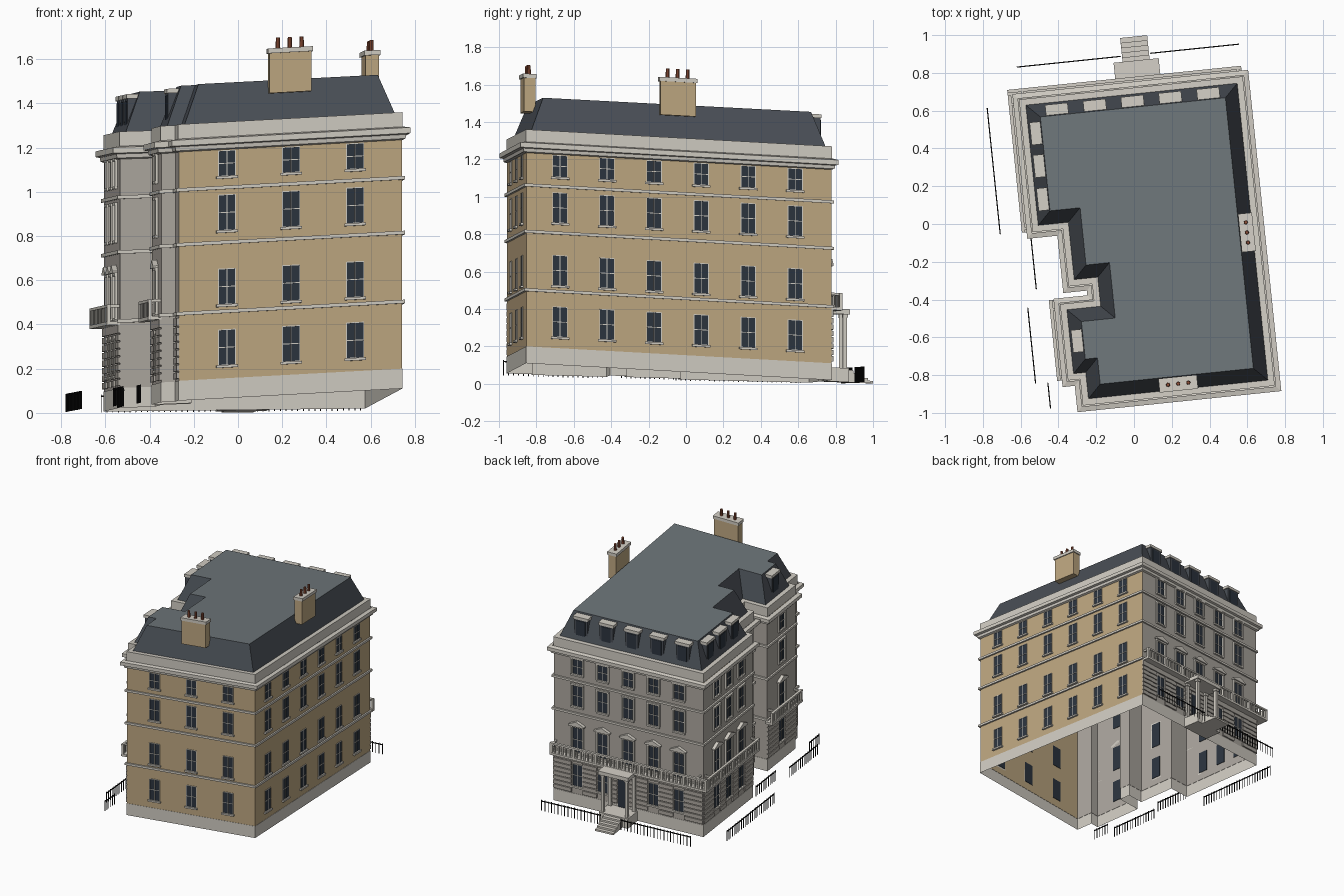
import bpy, bmesh, math
from mathutils import Matrix

if "Cube" in bpy.data.objects:
    bpy.data.objects.remove(bpy.data.objects["Cube"])

TAN, STONE, TRIM = (.52, .39, .22, 1), (.42, .39, .35, 1), (.64, .61, .55, 1)
SLATE, LEAD, GLASS = (.065, .075, .09, 1), (.155, .18, .195, 1), (.025, .035, .05, 1)
IRON, CLAY = (.006, .006, .006, 1), (.28, .08, .04, 1)
parts = {}

def part(name, color):
    return parts.setdefault(name, (bmesh.new(), color))[0]

# Building plan, counter-clockwise, in the building's own axes
PLAN = [(.65, -.925), (.65, .715), (-.535, .715), (-.535, .015), (-.375, .015),
        (-.375, -.29), (-.25, -.29), (-.25, -.385), (-.43, -.385), (-.43, -.785),
        (-.365, -.785), (-.365, -.925)]
N = len(PLAN)

def normal(i):
    (x0, y0), (x1, y1) = PLAN[i % N], PLAN[(i + 1) % N]
    l = math.hypot(x1 - x0, y1 - y0)
    return (y1 - y0) / l, (x0 - x1) / l

def offset_plan(off):
    out = []
    for i, (x, y) in enumerate(PLAN):
        a, b = normal(i - 1), normal(i)
        out.append((x + off * (a[0] + b[0]), y + off * (a[1] + b[1])))
    return out

def sweep(name, color, profile, edges=range(N), cap=False):
    """Run an (offset, height) profile round the plan."""
    bm = part(name, color)
    loops = [[bm.verts.new((x, y, h)) for x, y in offset_plan(o)] for o, h in profile]
    for lo, hi in zip(loops, loops[1:]):
        for i in edges:
            j = (i + 1) % N
            bm.faces.new((lo[i], lo[j], hi[j], hi[i]))
    if cap:
        bm.faces.new(loops[-1])
    for v in [v for l in loops for v in l if not v.link_faces]:
        bm.verts.remove(v)

# A side is (axis of the outward normal, wall position, direction)
FRONT, RIGHT, BACK = ('v', -.925, -1), ('u', .65, 1), ('v', .715, 1)
BAY1, RECESS, BAY2, END = (('u', p, -1) for p in (-.535, -.375, -.43, -.365))

def prism(name, color, side, poly, d0, d1):
    """Extrude an (along, height) outline between distances d0, d1 from a wall."""
    bm = part(name, color)
    axis, pos, s = side
    def put(a, h, d):
        w = pos + s * d
        return bm.verts.new((a, w, h) if axis == 'v' else (w, a, h))
    A, B = [put(a, h, d0) for a, h in poly], [put(a, h, d1) for a, h in poly]
    n = len(poly)
    faces = [bm.faces.new(A), bm.faces.new(B)]
    faces += [bm.faces.new((A[i], A[(i + 1) % n], B[(i + 1) % n], B[i])) for i in range(n)]
    bmesh.ops.recalc_face_normals(bm, faces=faces)

def box(name, color, side, a0, a1, d0, d1, h0, h1):
    prism(name, color, side, [(a0, h0), (a1, h0), (a1, h1), (a0, h1)], d0, d1)

# Walls, plinth, string courses, cornice, parapet and roof
WALL = [(0, .09), (0, 1.14)]
sweep("brick_walls", TAN, WALL, (0, 11))
sweep("stone_walls", STONE, WALL, range(1, 11))
sweep("plinth", TRIM, [(.002, 0), (.002, .09), (0, .09)])
for h in (.385, .697, .945):
    sweep("string_courses", TRIM, [(0, h), (.012, h), (.012, h + .016), (0, h + .016)])
sweep("cornice", TRIM, [(0, 1.125), (.015, 1.13), (.018, 1.148), (.035, 1.152),
                        (.035, 1.178), (.008, 1.184)])
sweep("parapet", TRIM, [(.003, 1.18), (.003, 1.25), (-.03, 1.25)])
sweep("mansard", SLATE, [(-.03, 1.25), (-.1, 1.43)])
sweep("flat_roof", LEAD, [(-.1, 1.429), (-.1, 1.43)], cap=True)

# Sash windows
def window(side, a, h0, h1, w=.078, fancy=False):
    box("window_glass", GLASS, side, a - w/2, a + w/2, -.003, .002, h0, h1)
    for x in (a - w/2, a, a + w/2):
        box("window_frames", TRIM, side, x - .002, x + .002, 0, .005, h0, h1)
    for h in (h0, (h0 + h1) / 2, h1):
        box("window_frames", TRIM, side, a - w/2, a + w/2, 0, .005, h - .002, h + .002)
    box("window_sills", TRIM, side, a - w/2 - .01, a + w/2 + .01, 0, .014, h0 - .012, h0)
    if fancy:   # stone surround
        for s in (-1, 1):
            x = a + s * (w/2 + .007)
            box("window_surrounds", TRIM, side, x - .006, x + .006, 0, .012, h0, h1)
        box("window_surrounds", TRIM, side, a - w/2 - .013, a + w/2 + .013, 0, .014, h1, h1 + .012)

UPPER = [(.76, .92), (1.005, 1.12)]
for side, spots in ((FRONT, (-.146, .146, .437)), (RIGHT, [-.745 + .253 * i for i in range(6)])):
    for a in spots:
        for h0, h1 in [(.15, .31), (.425, .585)] + UPPER:
            window(side, a, h0, h1)

# Stone fronts: side, extent, windows, ground-floor openings, balcony, dormers
BACKS = [-.344, -.142, .059, .26, .462]
STONE_FRONTS = [
    (BACK, -.535, .65, BACKS, [-.344, -.142, .1, .26, .462], True, True),
    (BAY1, .015, .715, [.18, .357, .531], [.18, .357, .531], True, True),
    (RECESS, -.29, .015, [-.14], [-.14], False, False),
    (BAY2, -.785, -.385, [-.585], [-.585], True, True),
    (END, -.925, -.785, [], [], False, False)]

for side, a0, a1, spots, ground, balcony, dormers in STONE_FRONTS:
    for a in spots:
        for h0, h1 in [(.41, .6)] + UPPER:
            window(side, a, h0, h1, fancy=True)
        if balcony:   # pediment
            prism("pediments", TRIM, side, [(a - .062, .612), (a + .062, .612), (a + .062, .622),
                                            (a, .65), (a - .062, .622)], 0, .024)
        if dormers:
            box("dormer_cheeks", SLATE, side, a - .052, a + .052, -.11, -.045, 1.24, 1.40)
            box("dormer_glass", GLASS, side, a - .036, a + .036, -.05, -.042, 1.275, 1.39)
            box("dormer_roofs", TRIM, side, a - .06, a + .06, -.11, -.04, 1.40, 1.42)
    for a in ground:
        if a != .1:
            window(side, a, .15, .315)
    # rusticated ground floor
    cuts = [a0] + [x for a in sorted(ground) for x in (a - .045, a + .045)] + [a1]
    for i in range(7):
        h = .1 + i * .034
        for p, q in zip(cuts[::2], cuts[1::2]):
            box("rustication", STONE, side, p, q, 0, .01, h, h + .028)
    box("rustication", STONE, side, a0, a1, 0, .01, .338, .375)
    # balcony with balusters
    if balcony:
        b0, b1 = (a0 - .06, a1) if side is BACK else (a0, a1 + .03)
        box("balcony_slabs", TRIM, side, b0, b1, 0, .06, .375, .392)
        box("balcony_rails", TRIM, side, b0, b1, .042, .06, .455, .468)
        n = round((b1 - b0) / .03)
        for i in range(n + 1):
            r = .01 if i % 6 == 0 or i == n else .005
            x = b0 + .01 + (b1 - b0 - .02) * i / n
            box("balusters", TRIM, side, x - r, x + r, .051 - r * .8, .051 + r * .8, .392, .455)
        for x in (a0 + .02, a1 - .02):
            box("balcony_ends", TRIM, side, x - .006, x + .006, 0, .055, .455, .468)

# Porch, door and steps
c = .1
box("door", GLASS, BACK, c - .04, c + .04, 0, .006, .075, .31)
box("porch_roof", TRIM, BACK, c - .12, c + .12, 0, .145, .362, .39)
for s in (-1, 1):
    for d in (.012, .118):
        x = c + s * .095
        box("porch_columns", TRIM, BACK, x - .011, x + .011, d - .011, d + .011, .075, .362)
        box("porch_columns", TRIM, BACK, x - .016, x + .016, d - .012, d + .016, .345, .362)
box("porch_floor", TRIM, BACK, c - .115, c + .115, 0, .14, 0, .075)
for i in range(5):
    box("steps", TRIM, BACK, c - .072, c + .072, .14, .272 - .026 * i, 0, .013 * (i + 1))

# Area railings
def railing(side, a0, a1, d):
    n = round((a1 - a0) / .026)
    for i in range(n + 1):
        x = a0 + (a1 - a0) * i / n
        box("railings", IRON, side, x - .002, x + .002, d - .002, d + .002, 0, .082)
    box("railings", IRON, side, a0, a1, d - .003, d + .003, .07, .076)

railing(BACK, -.53, c - .08, .175)
railing(BACK, c + .08, .65, .175)
railing(BAY1, .02, .69, .175)
railing(RECESS, -.29, -.01, .175)
railing(BAY2, -.785, -.385, .175)
railing(END, -.925, -.79, .175)

# Chimney stacks with three pots each
for side, a in ((FRONT, .146), (RIGHT, -.106)):
    box("chimneys", TAN, side, a - .095, a + .095, -.09, -.03, 1.37, 1.55)
    box("chimney_caps", TRIM, side, a - .102, a + .102, -.097, -.023, 1.55, 1.572)
    for k in (-1, 0, 1):
        p, w = a + k * .054, side[1] - side[2] * .06
        at = (p, w, 1.595) if side[0] == 'v' else (w, p, 1.595)
        bmesh.ops.create_cone(part("chimney_pots", CLAY), cap_ends=True, segments=8, radius1=.011,
                              radius2=.009, depth=.05, matrix=Matrix.Translation(at))

# Turn the building and let it follow the sloping ground
C, S = math.cos(math.radians(5.9)), math.sin(math.radians(5.9))
def place(co):
    u, v, h = co
    s, t = (u + .535) / 1.185, (v + .925) / 1.64
    return C * u - S * v, S * u + C * v, max(0, h + .046 + .064 * s - .04 * t - .05 * s * t)

for name, (bm, color) in parts.items():
    for v in bm.verts:
        v.co = place(v.co)
    mesh = bpy.data.meshes.new(name)
    bm.to_mesh(mesh)
    bm.free()
    mat = bpy.data.materials.new(name)
    mat.diffuse_color = color
    mat.use_nodes = True
    mat.node_tree.nodes["Principled BSDF"].inputs["Base Color"].default_value = mat.diffuse_color
    mesh.materials.append(mat)
    bpy.context.collection.objects.link(bpy.data.objects.new(name, mesh))
